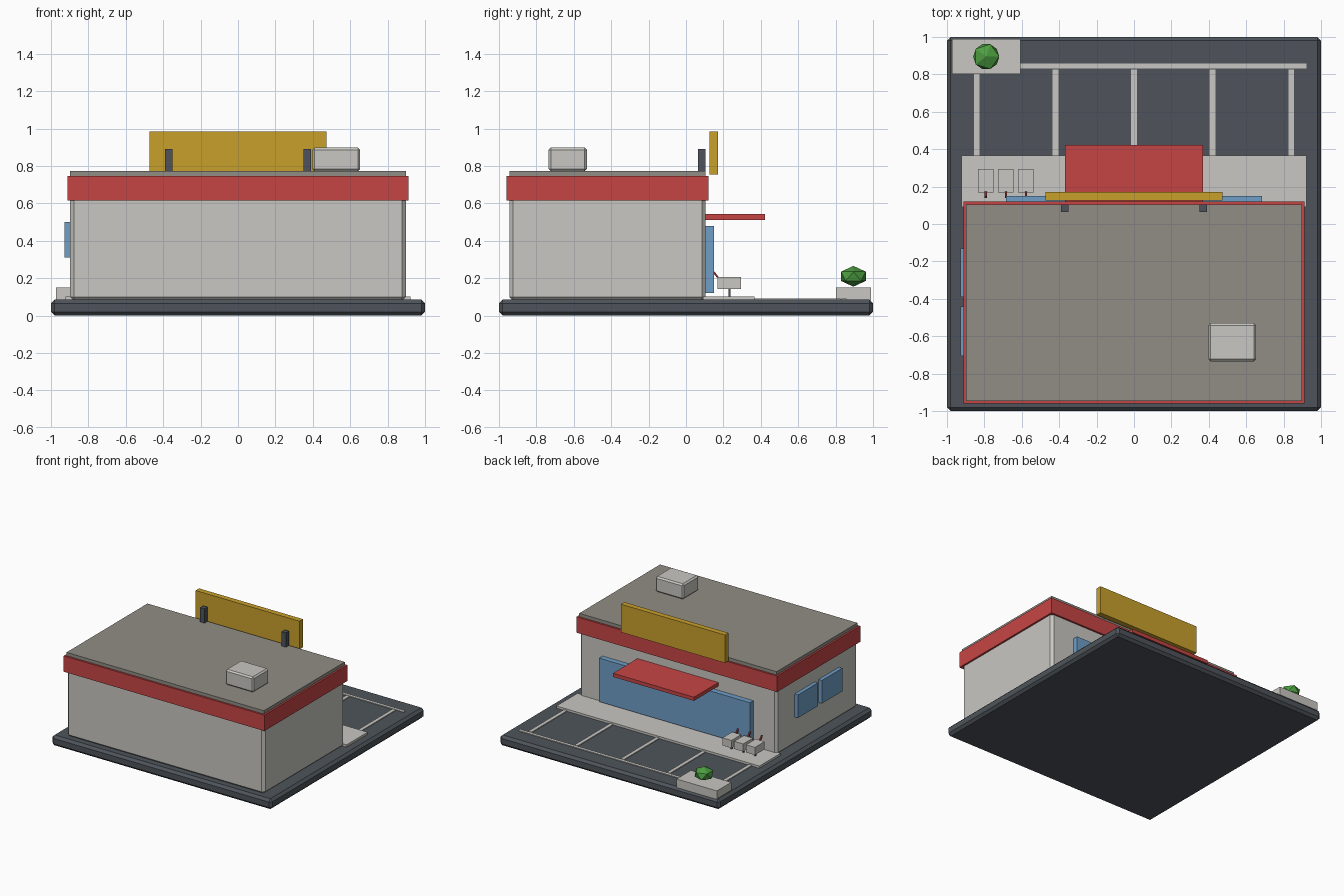
import bpy, math

if "Cube" in bpy.data.objects:
    bpy.data.objects.remove(bpy.data.objects["Cube"])


def material(name, rgb):
    """Flat colour from sRGB 0-255 values."""
    m = bpy.data.materials.new(name)
    lin = [((c / 255 + 0.055) / 1.055) ** 2.4 for c in rgb]
    m.diffuse_color = (*lin, 1)
    m.use_nodes = True
    m.node_tree.nodes["Principled BSDF"].inputs["Base Color"].default_value = m.diffuse_color
    return m


PALE = material("pale_grey", (200, 199, 194))
ROOF = material("roof_grey", (145, 141, 134))
ASPHALT = material("asphalt", (78, 84, 91))
RED = material("red", (198, 69, 69))
DARK_RED = material("dark_red", (135, 45, 45))
YELLOW = material("yellow", (200, 160, 44))
GLASS = material("glass_blue", (111, 158, 199))
GREEN = material("leaf_green", (76, 158, 64))


def box(name, mat, x, y, z, bevel=0):
    """Box from (min, max) ranges, with an optional one-step chamfer."""
    bpy.ops.mesh.primitive_cube_add(size=1)
    o = bpy.context.object
    o.name = name
    mid = [(r[0] + r[1]) / 2 for r in (x, y, z)]
    dim = [r[1] - r[0] for r in (x, y, z)]
    for v in o.data.vertices:
        v.co = [c * d for c, d in zip(v.co, dim)]
    o.location = mid
    o.data.materials.append(mat)
    if bevel:
        b = o.modifiers.new("chamfer", 'BEVEL')
        b.width = bevel
        b.segments = 1
    return o


# Lot and building shell
box("lot_base", ASPHALT, (-1, 1), (-1, 1), (0, 0.085), 0.02)
box("walls", PALE, (-0.897, 0.897), (-0.945, 0.105), (0.08, 0.70), 0.02)
box("fascia_band", RED, (-0.912, 0.912), (-0.96, 0.12), (0.615, 0.745))
box("roof_slab", ROOF, (-0.897, 0.897), (-0.945, 0.105), (0.74, 0.772))
box("roof_unit", PALE, (0.397, 0.653), (-0.735, -0.53), (0.772, 0.898), 0.012)

# Roof sign with two posts
box("sign_board", YELLOW, (-0.473, 0.473), (0.125, 0.17), (0.755, 0.985))
for s in (-1, 1):
    box("sign_post", ASPHALT, (s * 0.37 - 0.02, s * 0.37 + 0.02),
        (0.065, 0.105), (0.76, 0.89))

# Awning, shop front and side windows
box("awning", RED, (-0.368, 0.368), (0.09, 0.422), (0.512, 0.542))
for x in ((-0.685, -0.165), (-0.163, 0.685)):
    box("front_window", GLASS, x, (0.09, 0.15), (0.12, 0.478))
for y in ((-0.39, -0.13), (-0.705, -0.44)):
    box("side_window", GLASS, (-0.927, -0.88), y, (0.31, 0.5))

# Pavement and parking lines
box("pavement", PALE, (-0.923, 0.923), (0.09, 0.365), (0.08, 0.103))
for i in range(-2, 3):
    box("bay_line", PALE, (i * 0.42 - 0.015, i * 0.42 + 0.015),
        (0.365, 0.826), (0.083, 0.091))
box("bay_end_line", PALE, (-0.923, 0.923), (0.832, 0.858), (0.083, 0.091))

# Shopping carts
for i in range(3):
    cx = -0.792 + i * 0.107
    box("cart_basket", PALE, (cx - 0.041, cx + 0.041), (0.168, 0.294), (0.142, 0.205))
    box("cart_leg", ASPHALT, (cx - 0.006, cx + 0.006), (0.226, 0.238), (0.1, 0.145))
    h = box("cart_handle", DARK_RED, (cx - 0.006, cx + 0.006),
            (0.152, 0.162), (0.2, 0.242))
    h.rotation_euler.x = math.radians(38)

# Planter with a low-poly bush
box("planter", PALE, (-0.973, -0.606), (0.802, 0.988), (0.08, 0.15))
bpy.ops.mesh.primitive_ico_sphere_add(subdivisions=1, radius=0.078,
                                      location=(-0.79, 0.895, 0.21))
bush = bpy.context.object
bush.name = "bush"
bush.scale.z = 0.71
bush.data.materials.append(GREEN)
